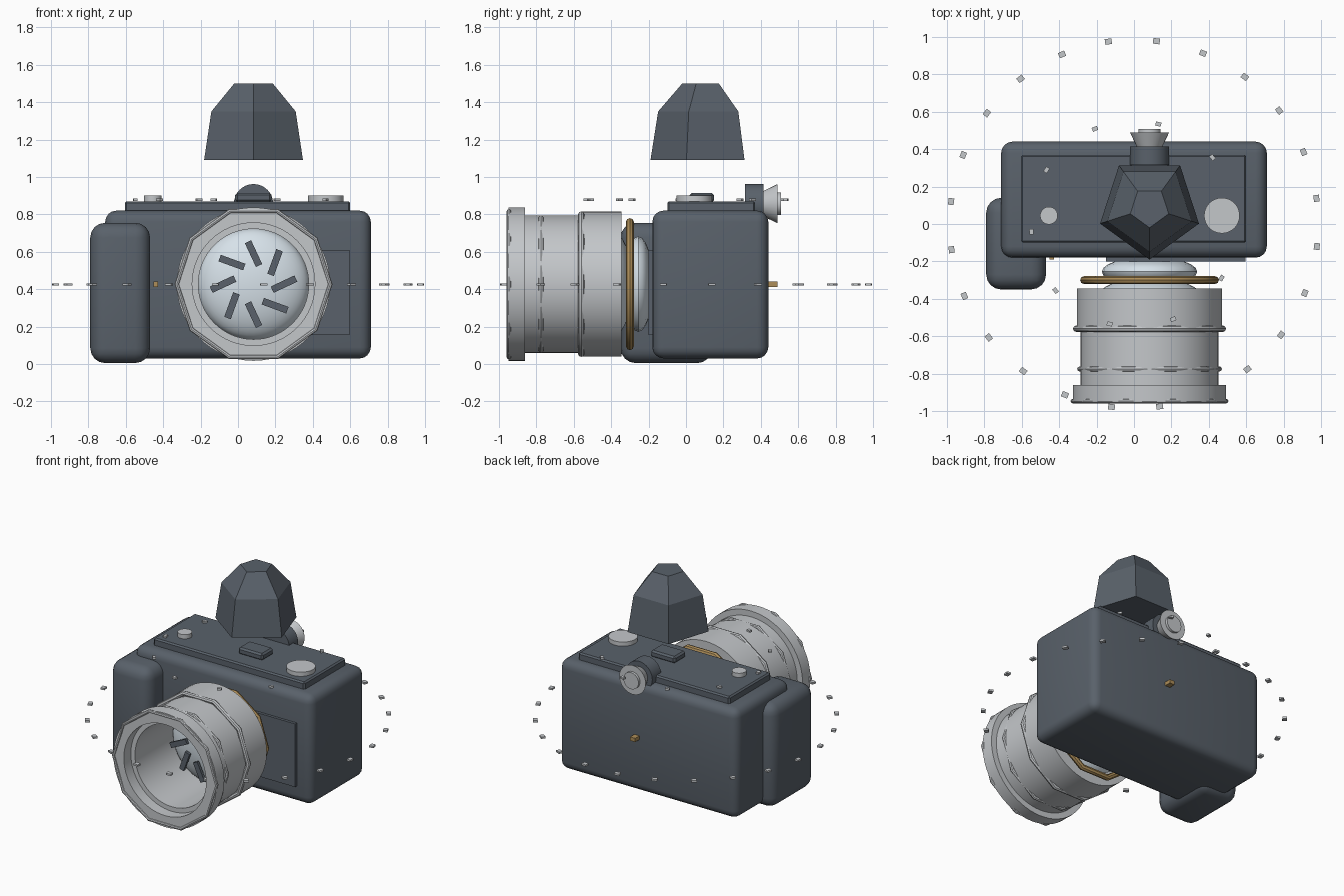
import bpy, bmesh
from math import pi, sin, cos, radians
from mathutils import Matrix, Vector

if "Cube" in bpy.data.objects:
    bpy.data.objects.remove(bpy.data.objects["Cube"])

CX, CZ = 0.083, 0.427  # lens axis


def material(name, rgb):
    m = bpy.data.materials.new(name)
    m.diffuse_color = (*rgb, 1)
    m.use_nodes = True
    m.node_tree.nodes["Principled BSDF"].inputs["Base Color"].default_value = m.diffuse_color
    return m


DARK = material("dark_shell", (0.10, 0.12, 0.145))
METAL = material("pale_metal", (0.55, 0.57, 0.59))
GLASS = material("glass", (0.68, 0.76, 0.82))
GOLD = material("gold", (0.42, 0.27, 0.10))


def finish(name, bm, mat, smooth=None):
    bmesh.ops.recalc_face_normals(bm, faces=bm.faces)
    me = bpy.data.meshes.new(name)
    bm.to_mesh(me)
    bm.free()
    ob = bpy.data.objects.new(name, me)
    bpy.context.collection.objects.link(ob)
    me.materials.append(mat)
    if smooth:
        bpy.ops.object.select_all(action='DESELECT')
        ob.select_set(True)
        bpy.context.view_layer.objects.active = ob
        bpy.ops.object.shade_smooth_by_angle(angle=radians(smooth))
    return ob


def box(name, lo, hi, mat, bevel=0, segs=4):
    lo, hi = Vector(lo), Vector(hi)
    bm = bmesh.new()
    bmesh.ops.create_cube(bm, size=1, matrix=Matrix.Translation((lo + hi) / 2)
                          @ Matrix.Diagonal((*(hi - lo), 1)))
    if bevel:
        bmesh.ops.bevel(bm, geom=bm.edges[:], offset=bevel, segments=segs,
                        profile=0.5, affect='EDGES')
    return finish(name, bm, mat, 35 if bevel and segs > 1 else None)


def lathe(name, profile, mat, centre=(CX, CZ), n=64, closed=False):
    """Spin (radius, y) points around a y-axis; closed=True makes a tube."""
    bm = bmesh.new()
    rings = [[bm.verts.new((centre[0] + r * cos(2 * pi * i / n), y,
                            centre[1] + r * sin(2 * pi * i / n)))
              for i in range(n)] for r, y in profile]
    pairs = list(zip(rings, rings[1:]))
    if closed:
        pairs.append((rings[-1], rings[0]))
    for a, b in pairs:
        for i in range(n):
            j = (i + 1) % n
            bm.faces.new((a[i], a[j], b[j], b[i]))
    if not closed:
        bm.faces.new(rings[0])
        bm.faces.new(rings[-1])
    return finish(name, bm, mat, 35)


def tube(name, r_in, r_out, y0, y1, mat):
    return lathe(name, [(r_in, y0), (r_out, y0), (r_out, y1), (r_in, y1)], mat, closed=True)


def ring(name, radius, minor, y, mat):
    """Ten-sided torus around the lens."""
    pts = [(radius + minor * cos(2 * pi * i / 8), y + minor * sin(2 * pi * i / 8)) for i in range(8)]
    return lathe(name, pts, mat, n=10, closed=True)


def disc(name, x, y, z0, z1, r):
    bm = bmesh.new()
    bmesh.ops.create_cone(bm, cap_ends=True, segments=48, radius1=r, radius2=r,
                          depth=z1 - z0, matrix=Matrix.Translation((x, y, (z0 + z1) / 2)))
    return finish(name, bm, METAL, 35)


def lens_ball(name, r, y, depth, u, v):
    bm = bmesh.new()
    bmesh.ops.create_uvsphere(bm, u_segments=u, v_segments=v, radius=1,
                              matrix=Matrix.Translation((CX, y, CZ))
                              @ Matrix.Diagonal((r, depth, r, 1)) @ Matrix.Rotation(pi / 2, 4, 'X'))
    return finish(name, bm, GLASS, 35)


def orbit(name, count, radius, z, start, size):
    """Ring of small chips around the z axis."""
    bm = bmesh.new()
    for k in range(count):
        bmesh.ops.create_cube(bm, size=1, matrix=Matrix.Rotation(radians(start) + 2 * pi * k / count, 4, 'Z')
                              @ Matrix.Translation((radius, 0, z)) @ Matrix.Diagonal((*size, 1)))
    return finish(name, bm, METAL)


# body, grip and plates
box("body", (-0.71, -0.18, 0.03), (0.71, 0.44, 0.82), DARK, 0.06)
box("grip", (-0.79, -0.35, 0.005), (-0.47, 0.14, 0.755), DARK, 0.08)
box("top_plate", (-0.605, -0.10, 0.81), (0.60, 0.37, 0.87), DARK, 0.01, 1)
box("front_panel", (-0.15, -0.20, 0.155), (0.595, -0.17, 0.61), DARK)
box("accessory_shoe", (-0.015, 0.02, 0.865), (0.18, 0.15, 0.915), DARK, 0.012, 1)

# controls on top
disc("shutter_button", -0.455, 0.045, 0.865, 0.90, 0.047)
disc("mode_dial", 0.47, 0.045, 0.865, 0.90, 0.095)

# faceted five-sided viewfinder housing
bm = bmesh.new()
levels = [[bm.verts.new((CX + r * cos(radians(72 * i - 90)), 0.088 + r * sin(radians(72 * i - 90)), z))
           for i in range(5)] for r, z in [(0.278, 1.09), (0.237, 1.35), (0.108, 1.50)]]
for a, b in zip(levels, levels[1:]):
    for i in range(5):
        j = (i + 1) % 5
        bm.faces.new((a[i], a[j], b[j], b[i]))
bm.faces.new(levels[0])
bm.faces.new(levels[-1])
finish("viewfinder_housing", bm, DARK)

# eyepiece
EYE = (CX, 0.857)
lathe("eyepiece_barrel", [(0.105, 0.315), (0.105, 0.415)], DARK, EYE, 32)
lathe("eyepiece_cup", [(0.066, 0.41), (0.105, 0.49)], METAL, EYE, 32)
lathe("eyepiece_lens", [(0.06, 0.48), (0.06, 0.508)], METAL, EYE, 32)

# lens barrel
tube("barrel_rear", 0.295, 0.388, -0.56, -0.345, METAL)
tube("barrel_middle", 0.295, 0.368, -0.87, -0.55, METAL)
tube("barrel_front", 0.328, 0.41, -0.95, -0.86, METAL)
ring("focus_ring_rear", 0.392, 0.017, -0.56, METAL)
ring("focus_ring_front", 0.373, 0.014, -0.775, METAL)
ring("front_rim", 0.41, 0.012, -0.947, METAL)
ring("mount_ring", 0.35, 0.021, -0.30, GOLD)
lens_ball("front_glass", 0.297, -0.415, 0.13, 48, 24)
lens_ball("rear_glass", 0.255, -0.255, 0.08, 24, 12)

# iris blades
bm = bmesh.new()
for k in range(8):
    bmesh.ops.create_cube(bm, size=1, matrix=Matrix.Translation((CX, -0.555, CZ))
                          @ Matrix.Rotation(-k * pi / 4, 4, 'Y') @ Matrix.Translation((0.163, 0, 0))
                          @ Matrix.Rotation(-radians(25), 4, 'Y') @ Matrix.Diagonal((0.14, 0.02, 0.037, 1)))
finish("iris_blades", bm, DARK)

# gold contacts on the front and back
box("back_contact", (CX - 0.02, 0.43, 0.413), (CX + 0.02, 0.488, 0.44), GOLD)
box("front_contact", (-0.452, -0.19, 0.413), (-0.428, -0.165, 0.44), GOLD)

# floating chips
orbit("outer_chips", 24, 0.985, 0.425, 8, (0.03, 0.036, 0.013))
orbit("inner_chips", 10, 0.55, 0.877, 4.3, (0.022, 0.03, 0.013))
